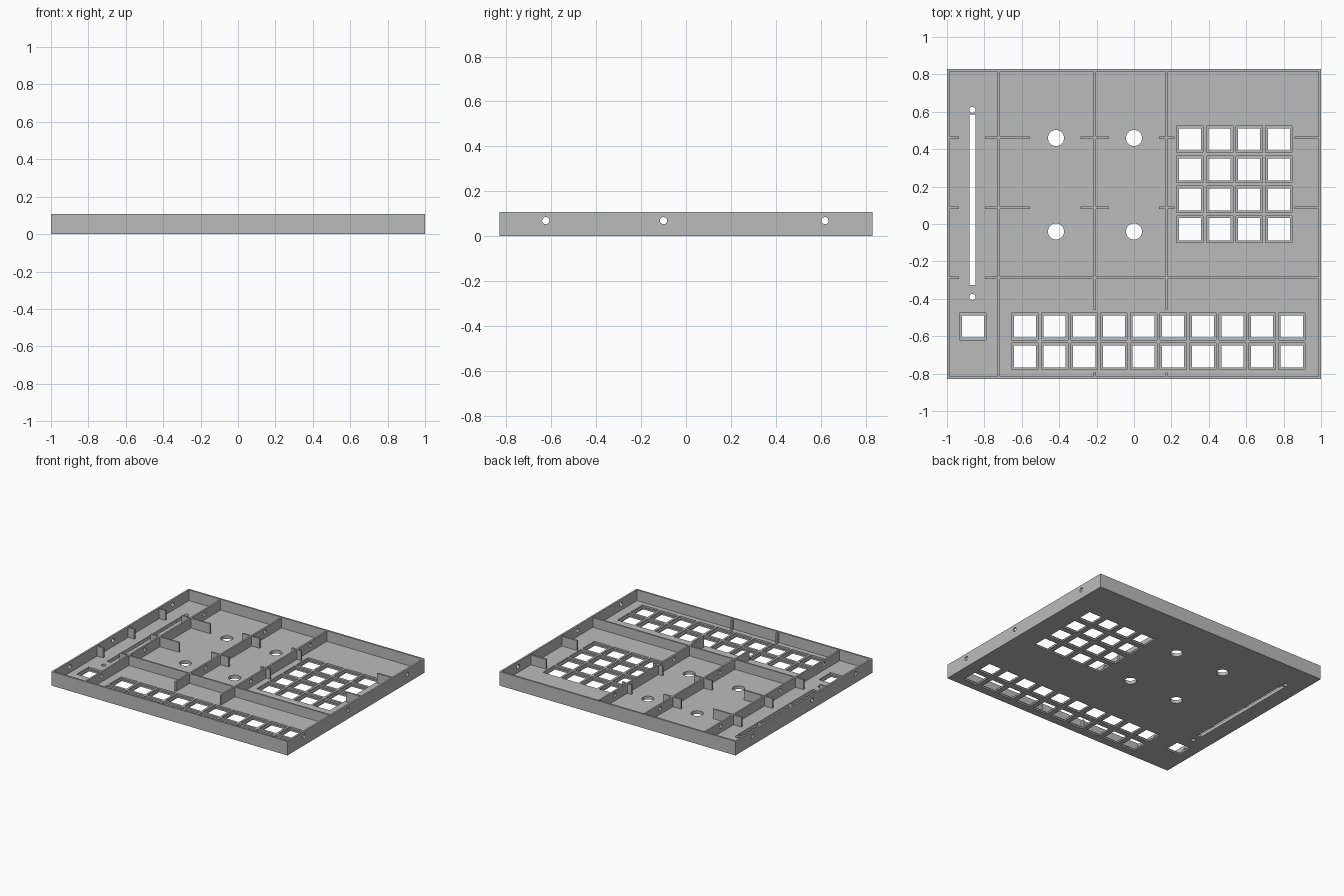
import bpy, bmesh
from math import pi
from mathutils import Matrix, Vector

old = bpy.data.objects.get("Cube")
if old:
    bpy.data.objects.remove(old)

grey = bpy.data.materials.new("plain grey")
grey.use_nodes = True
grey.diffuse_color = (0.5, 0.5, 0.5, 1)
grey.node_tree.nodes["Principled BSDF"].inputs["Base Color"].default_value = (0.5, 0.5, 0.5, 1)

HX, HY, TOP = 1.0, 0.83, 0.107
WALL, FLOOR, RIB, RIB_TOP = 0.014, 0.025, 0.0125, 0.1
PITCH = 0.1585


def box(bm, x0, x1, y0, y1, z0, z1):
    size = Vector((x1 - x0, y1 - y0, z1 - z0))
    mid = Vector((x0 + x1, y0 + y1, z0 + z1)) / 2
    bmesh.ops.create_cube(bm, size=1, matrix=Matrix.Translation(mid) @ Matrix.Diagonal(size).to_4x4())


def cylinder(bm, x, y, z, radius, depth, axis="Z"):
    turn = Matrix.Rotation(pi / 2, 4, "Y") if axis == "X" else Matrix.Identity(4)
    bmesh.ops.create_cone(bm, cap_ends=True, segments=32, radius1=radius, radius2=radius,
                          depth=depth, matrix=Matrix.Translation((x, y, z)) @ turn)


def finish(bm, name, cutter=False):
    mesh = bpy.data.meshes.new(name)
    bm.to_mesh(mesh)
    bm.free()
    mesh.materials.append(grey)
    obj = bpy.data.objects.new(name, mesh)
    bpy.context.collection.objects.link(obj)
    obj.hide_render = cutter
    return obj


def cut(obj, cutters):
    for c in cutters:
        mod = obj.modifiers.new(c.name, "BOOLEAN")
        mod.operation = "DIFFERENCE"
        mod.solver = "EXACT"
        mod.object = c
    bpy.context.view_layer.update()
    result = obj.evaluated_get(bpy.context.evaluated_depsgraph_get())
    mesh = bpy.data.meshes.new_from_object(result)
    obj.modifiers.clear()
    obj.data = mesh


# Key positions: square pad, two long rows and one single key
keys = [(0.299 + i * PITCH, 0.452 - j * PITCH * 1.01) for i in range(4) for j in range(4)]
keys += [(-0.583 + i * PITCH, y) for i in range(10) for y in (-0.548, -0.708)]
keys.append((-0.861, -0.548))

# Cutter for the tray cavity
bm = bmesh.new()
box(bm, WALL - HX, HX - WALL, WALL - HY, HY - WALL, FLOOR, TOP + 0.1)
cavity = finish(bm, "cavity_cutter", True)

# Cutter for the shallow recess around each key
bm = bmesh.new()
for x, y in keys:
    box(bm, x - 0.071, x + 0.071, y - 0.071, y + 0.071, FLOOR / 2, 0.05)
recess = finish(bm, "key_recess_cutter", True)

# Cutter for key openings, knob holes, slider slot and its screw holes
bm = bmesh.new()
for x, y in keys:
    box(bm, x - 0.059, x + 0.059, y - 0.059, y + 0.059, -0.05, 0.05)
for x in (-0.417, 0.0):
    for y in (0.46, -0.04):
        cylinder(bm, x, y, 0, 0.043, 0.12)
box(bm, -0.88, -0.848, -0.325, 0.585, -0.05, 0.05)
for y in (0.61, -0.39):
    cylinder(bm, -0.864, y, 0, 0.016, 0.12)
openings = finish(bm, "openings_cutter", True)

# Cutter for the cable holes running through the sides and the ribs
bm = bmesh.new()
for y in (-0.625, -0.10, 0.62):
    cylinder(bm, 0, y, 0.069, 0.016, 2.4, "X")
side_holes = finish(bm, "side_hole_cutter", True)

# Tray: floor and outer walls
bm = bmesh.new()
box(bm, -HX, HX, -HY, HY, 0, TOP)
tray = finish(bm, "tray")
cut(tray, [cavity, recess, openings, side_holes])

# Ribs running front to back
bm = bmesh.new()
INX, INY = HX - WALL / 2, HY - WALL / 2
lengthwise = [(-0.724, -INY, INY)]
for x in (-0.21, 0.174):
    lengthwise += [(x, -0.46, INY), (x, -INY, -0.793)]
for x, y0, y1 in lengthwise:
    box(bm, x - RIB / 2, x + RIB / 2, y0, y1, FLOOR - 0.005, RIB_TOP)
long_ribs = finish(bm, "lengthwise_ribs")
cut(long_ribs, [side_holes])

# Ribs running side to side: one long rib and two rows of short ones
bm = bmesh.new()
crosswise = [(-0.288, -INX, -0.935), (-0.288, -0.797, INX)]
for y in (0.462, 0.087):
    crosswise += [(y, a, b) for a, b in ((-INX, -0.935), (-0.797, -0.555), (-0.285, -0.135),
                                        (0.133, 0.216), (0.858, INX))]
for y, x0, x1 in crosswise:
    box(bm, x0, x1, y - RIB / 2, y + RIB / 2, FLOOR - 0.005, RIB_TOP - 0.0005)
finish(bm, "crosswise_ribs")

for helper in (cavity, recess, openings, side_holes):
    bpy.data.objects.remove(helper)
